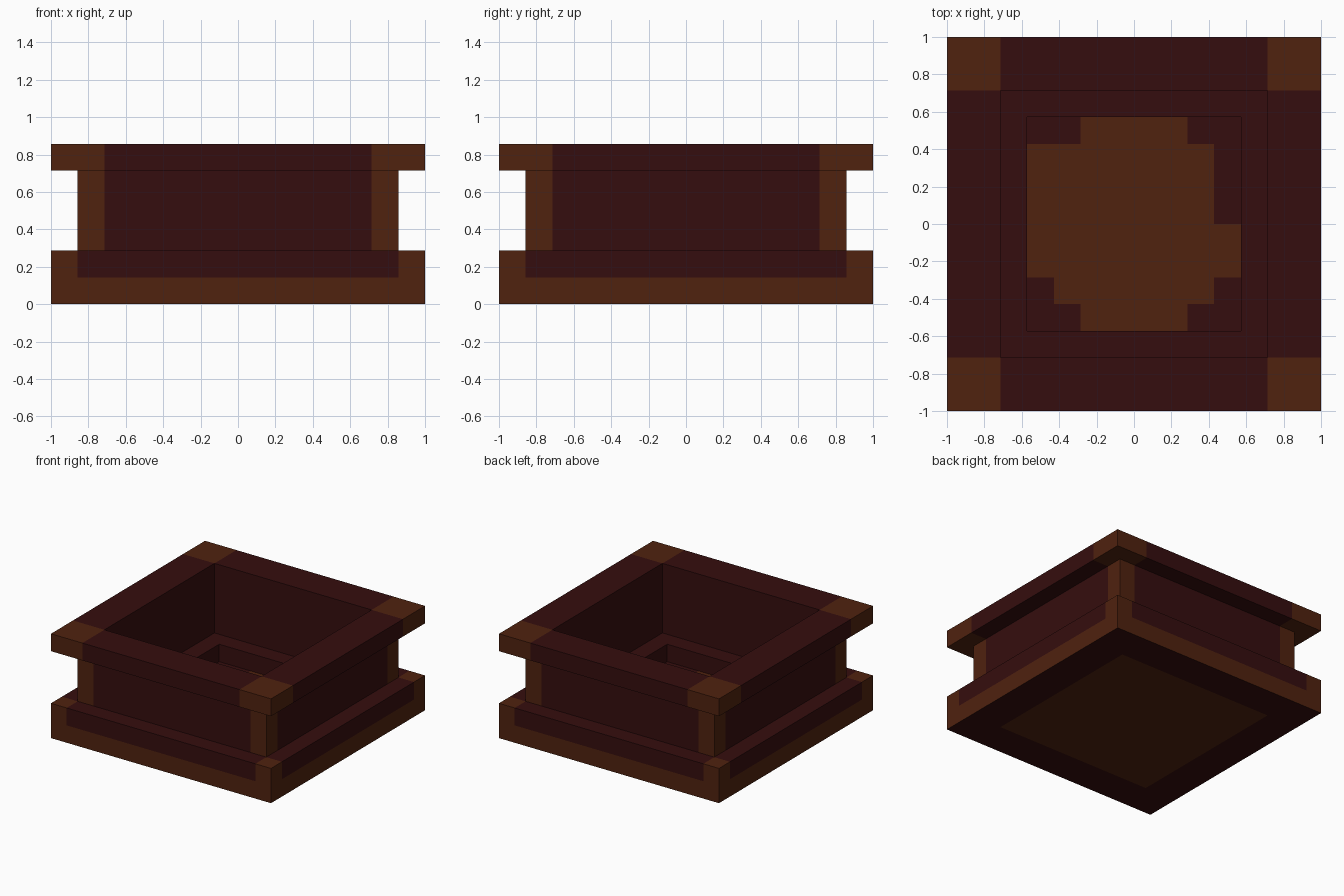
import bpy, bmesh, math

if "Cube" in bpy.data.objects:
    bpy.data.objects.remove(bpy.data.objects["Cube"])

U = 1 / 7  # one block unit: the whole model is 14 units wide


def material(name, rgb):
    m = bpy.data.materials.new(name)
    m.diffuse_color = (*rgb, 1)
    m.use_nodes = True
    m.node_tree.nodes["Principled BSDF"].inputs["Base Color"].default_value = m.diffuse_color
    return m


DARK = material("dark red wood", (0.036, 0.0042, 0.0044))
BROWN = material("brown trim", (0.080, 0.0160, 0.0046))


def square_part(name, profile, closed, is_brown):
    """Sweep a (half width, height) profile, in units, round a square,
    slice it on the unit grid and colour each cell by a rule."""
    bm = bmesh.new()
    corners = [(-1, -1), (1, -1), (1, 1), (-1, 1)]
    rings = [[bm.verts.new((sx * r, sy * r, z)) for sx, sy in corners] for r, z in profile]
    pairs = list(zip(rings, rings[1:]))
    if closed:
        pairs.append((rings[-1], rings[0]))
    else:
        bm.faces.new(rings[0][::-1])
        bm.faces.new(rings[-1])
    for a, b in pairs:
        for i in range(4):
            j = (i + 1) % 4
            bm.faces.new((a[i], a[j], b[j], b[i]))
    # Unit grid cuts
    cuts = [(axis, k) for axis in (0, 1) for k in range(-6, 7)] + [(2, 1)]
    for axis, k in cuts:
        point, normal = [0, 0, 0], [0, 0, 0]
        point[axis], normal[axis] = k, 1
        bmesh.ops.bisect_plane(bm, geom=bm.verts[:] + bm.edges[:] + bm.faces[:],
                               plane_co=point, plane_no=normal, dist=1e-4)
    bmesh.ops.recalc_face_normals(bm, faces=bm.faces[:])
    for f in bm.faces:
        f.material_index = int(is_brown(f.calc_center_median(), f.normal))
    bmesh.ops.scale(bm, vec=(U, U, U), verts=bm.verts[:])
    mesh = bpy.data.meshes.new(name)
    bm.to_mesh(mesh)
    bm.free()
    mesh.materials.append(DARK)
    mesh.materials.append(BROWN)
    bpy.context.collection.objects.link(bpy.data.objects.new(name, mesh))


def in_corner(c, limit):
    return abs(c.x) > limit and abs(c.y) > limit


# Brown span of each row of floor cells, front to back
FLOOR = [(-2, 2), (-3, 3), (-4, 4), (-4, 4), (-4, 3), (-4, 3), (-4, 3), (-2, 2)]


def base_rule(c, n):
    if n.z < -0.5:                       # underside panel
        return max(abs(c.x), abs(c.y)) < 5
    if n.z > 0.5 and c.z < 1.5:          # recessed floor patch
        lo, hi = FLOOR[math.floor(c.y) + 4]
        return lo < c.x < hi
    if max(abs(c.x), abs(c.y)) < 5:      # recess sides
        return False
    return in_corner(c, 6) or (abs(n.z) < 0.5 and c.z < 1)


def corner_rule(c, n):
    return in_corner(c, 5)


# Base slab with a shallow square recess
square_part("base", [(7, 0), (7, 2), (4, 2), (4, 1)], False, base_rule)
# Upright walls with brown corner posts
square_part("walls", [(6, 2), (6, 5), (5, 5), (5, 2)], True, corner_rule)
# Overhanging rim with brown corners
square_part("rim", [(7, 5), (7, 6), (5, 6), (5, 5)], True, corner_rule)
